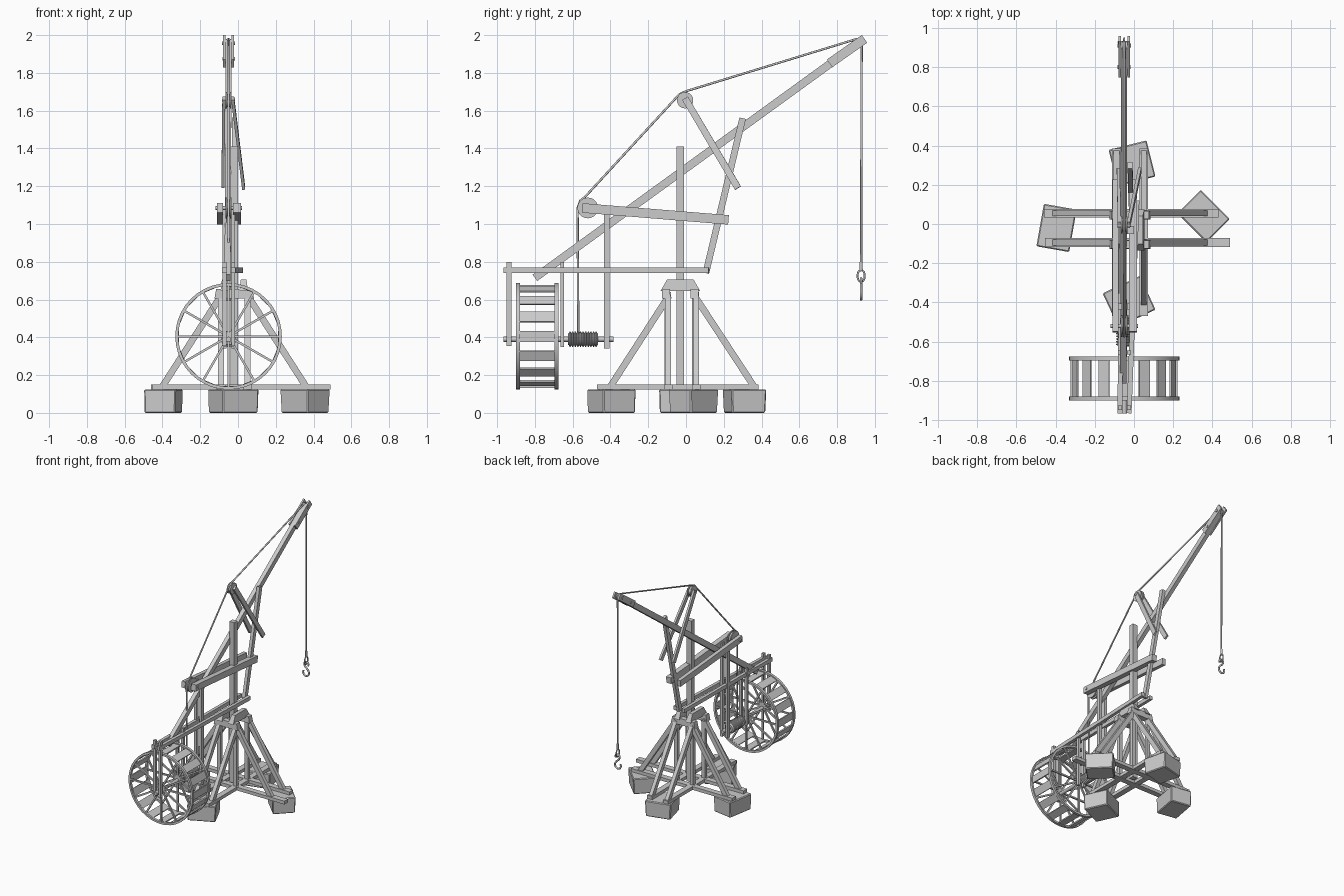
import bpy, bmesh, math
from mathutils import Vector, Matrix

cube = bpy.data.objects.get("Cube")
if cube:
    bpy.data.objects.remove(cube, do_unlink=True)

grey = bpy.data.materials.new("pale grey")
grey.use_nodes = True
COLOR = (0.6, 0.6, 0.6, 1)
grey.diffuse_color = COLOR
grey.node_tree.nodes["Principled BSDF"].inputs["Base Color"].default_value = COLOR

CX, CY = -0.02, -0.03      # mast axis
BX = -0.05                 # jib and wheel plane
Y = Vector((0, 1, 0))


def finish(name, bm, smooth=False):
    bmesh.ops.recalc_face_normals(bm, faces=bm.faces)
    me = bpy.data.meshes.new(name)
    bm.to_mesh(me)
    bm.free()
    me.materials.append(grey)
    ob = bpy.data.objects.new(name, me)
    bpy.context.collection.objects.link(ob)
    if smooth:
        me.shade_smooth()
        me.set_sharp_from_angle(angle=math.radians(40))
    return ob


def frame(a, b):
    # local axes: side, up, along
    a, b = Vector(a), Vector(b)
    d = (b - a).normalized()
    ref = Vector((0, 1, 0)) if abs(d.x) > 0.5 else Vector((1, 0, 0))
    side = (ref - d * ref.dot(d)).normalized()
    m = Matrix((side, d.cross(side), d)).transposed().to_4x4()
    m.translation = (a + b) / 2
    return m, (b - a).length


def beam(name, a, b, w, h):
    m, length = frame(a, b)
    bm = bmesh.new()
    bmesh.ops.create_cube(bm, size=1, matrix=m @ Matrix.Diagonal((w, h, length, 1)))
    return finish(name, bm)


def rod(name, a, b, r, sides=12):
    m, length = frame(a, b)
    bm = bmesh.new()
    bmesh.ops.create_cone(bm, cap_ends=True, segments=sides, radius1=r, radius2=r,
                          depth=length, matrix=m)
    return finish(name, bm, True)


def tube(name, pts, r, spline="POLY", cyclic=False):
    cu = bpy.data.curves.new(name, "CURVE")
    cu.dimensions = "3D"
    cu.bevel_depth, cu.bevel_resolution, cu.use_fill_caps = r, 2, True
    s = cu.splines.new(spline)
    if spline == "BEZIER":
        s.bezier_points.add(len(pts) - 1)
        for p, co in zip(s.bezier_points, pts):
            p.co = co
            p.handle_left_type = p.handle_right_type = "AUTO"
    else:
        s.points.add(len(pts) - 1)
        for p, co in zip(s.points, pts):
            p.co = (*co, 1)
    s.use_cyclic_u = cyclic
    cu.materials.append(grey)
    ob = bpy.data.objects.new(name, cu)
    bpy.context.collection.objects.link(ob)
    return ob


def lathe(name, profile, center, steps=32, closed=False):
    # profile of (radius, y) turned about an axis along y
    bm = bmesh.new()
    vs = [bm.verts.new((r, y, 0)) for r, y in profile]
    es = [bm.edges.new(p) for p in zip(vs, vs[1:])]
    if closed:
        es.append(bm.edges.new((vs[-1], vs[0])))
    bmesh.ops.spin(bm, geom=vs + es, axis=Y, cent=(0, 0, 0), angle=math.tau,
                   steps=steps, use_duplicate=False)
    bmesh.ops.remove_doubles(bm, verts=bm.verts, dist=1e-5)
    bmesh.ops.translate(bm, verts=bm.verts, vec=center)
    return finish(name, bm, True)


def pulley(name, y, z, r, half):
    for s in (-1, 1):
        rod(name + "_flange", (BX + s * 0.012 - 0.004, y, z), (BX + s * 0.012 + 0.004, y, z), r, 20)
    rod(name + "_core", (BX - 0.012, y, z), (BX + 0.012, y, z), r * 0.8, 20)
    rod(name + "_pin", (BX - half, y, z), (BX + half, y, z), 0.01)


# Foundation stones, slightly tapered
def stone(name, x, y, sx, sy, turn, taper):
    bm = bmesh.new()
    bmesh.ops.create_cube(bm, size=1)
    for v in bm.verts:
        k = taper if v.co.z < 0 else 1
        v.co = (v.co.x * sx * k, v.co.y * sy * k, (v.co.z + 0.5) * 0.12 + 0.005)
        v.co.z -= 0.005 if v.co.z < 0.05 else 0
    bmesh.ops.bevel(bm, geom=bm.edges[:], offset=0.006, segments=1, affect="EDGES")
    bmesh.ops.transform(bm, verts=bm.verts,
                        matrix=Matrix.Translation((x, y, 0)) @ Matrix.Rotation(math.radians(turn), 4, "Z"))
    finish(name, bm)


stone("left_stone", 0.355, 0.04, 0.17, 0.21, 45, 0.95)
stone("right_stone", -0.395, -0.02, 0.17, 0.22, -10, 0.97)
stone("back_stone", -0.01, 0.31, 0.20, 0.19, 14, 0.95)
stone("front_stone", -0.025, -0.395, 0.21, 0.19, 25, 0.97)

# Crossed sill beams, posts and raking braces
for y, x0, x1 in ((0.055, -0.46, 0.43), (-0.095, -0.455, 0.49)):
    beam("cross_sill", (x0, y, 0.137), (x1, y, 0.137), 0.045, 0.026)
    beam("right_brace", (-0.40, y, 0.14), (-0.09, y, 0.62), 0.03, 0.035)
    beam("left_brace", (0.36, y, 0.14), (0.045, y, 0.63), 0.03, 0.035)
for x in (-0.09, 0.05):
    beam("long_sill", (x, -0.47, 0.138), (x, 0.385, 0.138), 0.045, 0.026)
    beam("front_brace", (x, -0.40, 0.14), (x, -0.09, 0.62), 0.03, 0.035)
    beam("back_brace", (x, 0.36, 0.14), (x, 0.045, 0.62), 0.03, 0.035)
    for y in (-0.10, 0.045):
        beam("corner_post", (x, y, 0.13), (x, y, 0.62), 0.028, 0.026)


# Collar blocks around the mast with chamfered tops
def collar(name, a, b, z, h, cut):
    ob = beam(name, (*a, z), (*b, z), 0.045, h)
    mid = (Vector(a) + Vector(b)) / 2
    for v in ob.data.vertices:
        if v.co.z > z:
            d = Vector((mid.x - v.co.x, mid.y - v.co.y, 0))
            v.co += d.normalized() * cut


for s in (-1, 1):
    collar("lower_collar", (CX - 0.105, CY + s * 0.075), (CX + 0.105, CY + s * 0.075), 0.63, 0.05, 0.01)
    collar("upper_collar", (CX + s * 0.05, CY - 0.105), (CX + s * 0.05, CY + 0.105), 0.675, 0.06, 0.035)

# Mast and jib
beam("mast", (CX, CY, 0.13), (CX, CY, 1.41), 0.042, 0.04)
beam("jib", (BX - 0.005, -0.80, 0.715), (BX, 0.91, 1.955), 0.032, 0.042)
for s in (-1, 1):
    beam("jib_cheek", (BX + s * 0.023, 0.76, 1.85), (BX + s * 0.023, 0.945, 1.98), 0.013, 0.05)
    rod("cheek_bolt", (BX - 0.033, 0.80, 1.875), (BX + 0.033, 0.80, 1.875), 0.01)
pulley("tip_pulley", 0.91, 1.957, 0.022, 0.035)

# Jib props
beam("back_prop", (-0.015, 0.105, 0.74), (-0.02, 0.30, 1.56), 0.025, 0.035)
beam("right_strut", (-0.075, -0.005, 1.665), (-0.08, 0.27, 1.20), 0.016, 0.036)
beam("left_strut", (-0.028, -0.005, 1.665), (0.03, 0.275, 1.19), 0.016, 0.036)
pulley("strut_pulley", -0.005, 1.655, 0.043, 0.035)

# Horizontal beam pairs
for x, w in ((-0.095, 0.03), (-0.005, 0.042)):
    beam("upper_beam", (x, -0.55, 1.085), (x, 0.225, 1.022), w, 0.05)
pulley("beam_pulley", -0.52, 1.085, 0.055, 0.07)
for x0, x1 in ((-0.072, -0.06), (-0.025, 0.015)):
    beam("lower_beam", (x0, -0.965, 0.755), (x1, 0.12, 0.755), 0.025, 0.03)

# Hangers carrying the axle
for x in (-0.072, -0.025):
    for y, z0, z1, h in ((-0.937, 0.355, 0.80, 0.024), (-0.655, 0.35, 0.80, 0.02), (-0.42, 0.34, 1.08, 0.03)):
        beam("hanger", (x, y, z0), (x, y, z1), 0.02, h)

# Treadwheel
WZ, WR = 0.405, 0.282
rod("axle", (BX, -0.965, 0.39), (BX, -0.385, 0.39), 0.014)
for y in (-0.89, -0.685):
    lathe("wheel_rim", [(WR, y - 0.01), (WR, y + 0.01), (WR - 0.016, y + 0.01), (WR - 0.016, y - 0.01)],
          (BX, 0, WZ), 40, True)
    for i in range(6):
        t = math.pi * i / 6
        d = Vector((math.cos(t), 0, math.sin(t))) * (WR - 0.008)
        c = Vector((BX, y, WZ))
        beam("wheel_spoke", c - d, c + d, 0.012, 0.012)
for i in range(16):
    t = math.tau * i / 16
    bm = bmesh.new()
    m = (Matrix.Translation((BX, -0.7875, WZ)) @ Matrix.Rotation(t, 4, "Y")
         @ Matrix.Translation((0, 0, WR - 0.014)))
    bmesh.ops.create_cube(bm, size=1, matrix=m @ Matrix.Diagonal((0.058, 0.2, 0.01, 1)))
    finish("wheel_tread", bm)

# Wound drum with rope coils
profile = [(0, -0.625), (0.03, -0.625)]
for i in range(11):
    y = -0.62 + i * 0.0138
    profile += [(0.032, y), (0.041, y + 0.004), (0.041, y + 0.0085), (0.032, y + 0.0125)]
lathe("rope_drum", profile + [(0.03, -0.467), (0, -0.467)], (BX, 0, 0.39), 20)

# Rope over the pulleys
tube("rope", [(BX, -0.57, 0.40), (BX, -0.574, 1.085), (BX, -0.56, 1.123), (BX, -0.535, 1.143),
              (BX, -0.035, 1.687), (BX, 0.0, 1.703), (BX, 0.905, 1.98), (BX, 0.925, 1.972),
              (BX, 0.93, 1.95), (BX, 0.927, 0.75)], 0.006)

# Rope eye and hook
HY = 0.927
rod("rope_splice", (BX, HY, 0.75), (BX, HY, 0.80), 0.008)
tube("rope_eye", [(BX, HY, 0.755), (BX, HY - 0.018, 0.715), (BX, HY, 0.695), (BX, HY + 0.018, 0.715)],
     0.005, "BEZIER", True)
tube("hook", [(BX + dx, HY, z) for dx, z in (
    (0.018, 0.685), (0.018, 0.703), (0, 0.712), (-0.016, 0.70), (-0.012, 0.68), (0.012, 0.655),
    (0.024, 0.63), (0.012, 0.606), (-0.01, 0.602), (-0.026, 0.62), (-0.024, 0.64))], 0.007, "BEZIER")
